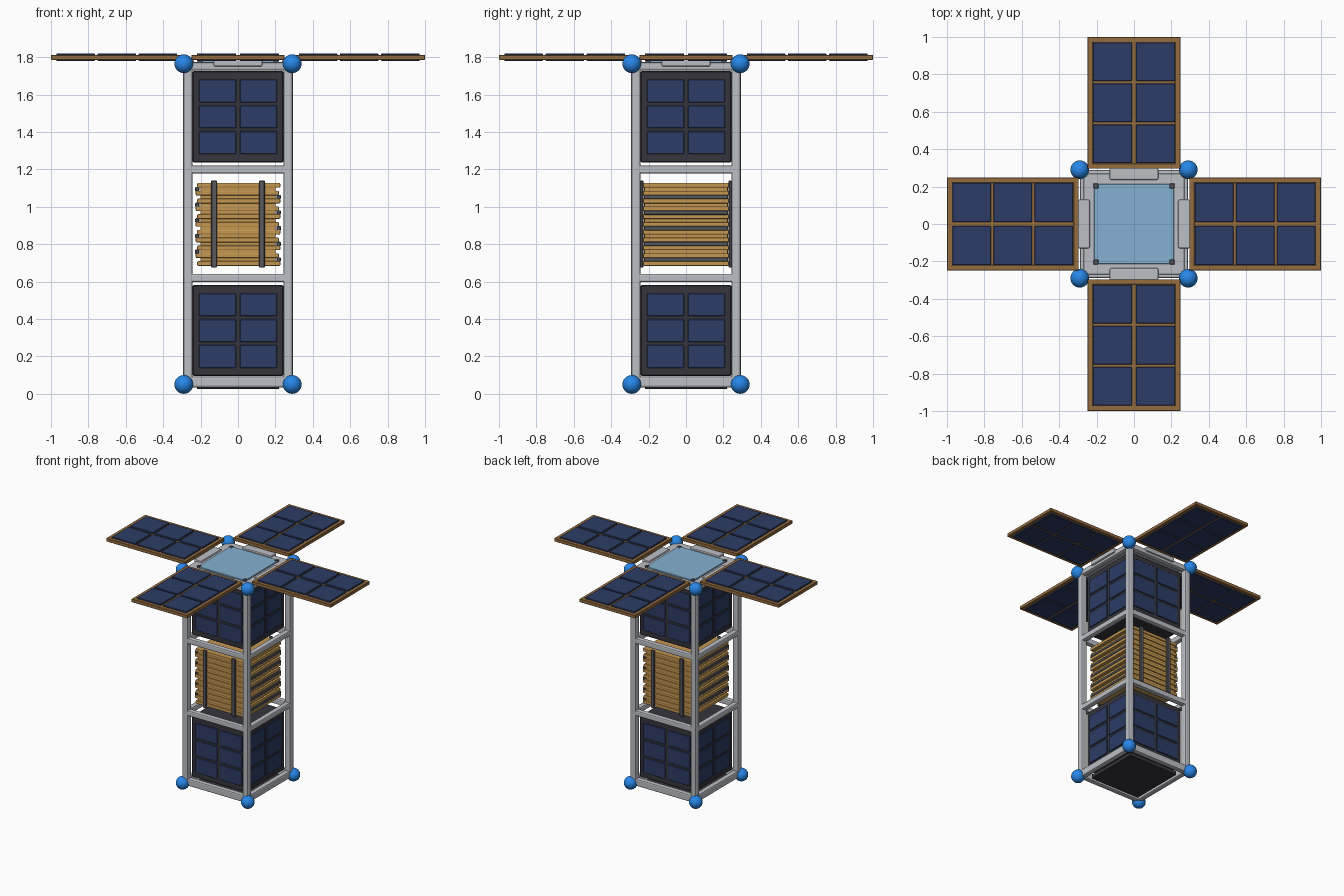
import bpy, bmesh
from math import pi
from mathutils import Matrix

if "Cube" in bpy.data.objects:
    bpy.data.objects.remove(bpy.data.objects["Cube"])


def material(name, rgb):
    m = bpy.data.materials.new(name)
    m.diffuse_color = (*rgb, 1)
    m.use_nodes = True
    m.node_tree.nodes["Principled BSDF"].inputs["Base Color"].default_value = m.diffuse_color
    return m


STEEL = material("light_metal", (0.50, 0.52, 0.56))
DARK = material("dark_casing", (0.035, 0.035, 0.045))
CELL = material("solar_blue", (0.025, 0.045, 0.13))
BROWN = material("panel_brown", (0.30, 0.15, 0.05))
GOLD = material("fold_gold", (0.55, 0.31, 0.08))
GLASS = material("cover_glass", (0.24, 0.44, 0.64))
BLUE = material("ball_blue", (0.02, 0.24, 0.80))
STRAP = material("strap_grey", (0.10, 0.10, 0.11))


def finish(name, bm, mat):
    me = bpy.data.meshes.new(name)
    bm.to_mesh(me)
    bm.free()
    me.materials.append(mat)
    ob = bpy.data.objects.new(name, me)
    bpy.context.collection.objects.link(ob)
    return ob


def add_box(bm, lo, hi, bevel=0.0, segs=1):
    size = [b - a for a, b in zip(lo, hi)]
    mid = [(a + b) / 2 for a, b in zip(lo, hi)]
    mat = Matrix.Translation(mid) @ Matrix.Diagonal((*size, 1))
    verts = bmesh.ops.create_cube(bm, size=1, matrix=mat)["verts"]
    if bevel:
        edges = list({e for v in verts for e in v.link_edges})
        bmesh.ops.bevel(bm, geom=edges, offset=bevel, segments=segs,
                        profile=0.5, affect='EDGES')


def boxes(name, items, mat, bevel=0.0, segs=1, turns=(0,)):
    """One object from (lo, hi) boxes, each repeated by quarter turns about z."""
    bm = bmesh.new()
    for k in turns:
        part = bmesh.new()
        for lo, hi in items:
            add_box(part, lo, hi, bevel, segs)
        part.transform(Matrix.Rotation(k * pi / 2, 4, 'Z'))
        tmp = bpy.data.meshes.new("part")
        part.to_mesh(tmp)
        part.free()
        bm.from_mesh(tmp)
        bpy.data.meshes.remove(tmp)
    return finish(name, bm, mat)


ALL = range(4)

# Frame: corner posts and four levels of rails
boxes("corner_posts", [((0.243, 0.243, 0.05), (0.293, 0.293, 1.765))],
      STEEL, 0.012, 2, ALL)
for name, z0, z1 in (("bottom_rails", 0.035, 0.092), ("lower_rails", 0.598, 0.642),
                     ("upper_rails", 1.178, 1.222), ("top_rails", 1.73, 1.772)):
    boxes(name, [((-0.27, -0.289, z0), (0.27, -0.247, z1))], STEEL, 0.009, 2, ALL)

# Blue corner balls
for sx in (-1, 1):
    for sy in (-1, 1):
        for z in (0.05, 1.765):
            bm = bmesh.new()
            bmesh.ops.create_uvsphere(bm, u_segments=24, v_segments=16, radius=0.05,
                                      matrix=Matrix.Translation((sx * 0.29, sy * 0.29, z)))
            for f in bm.faces:
                f.smooth = True
            finish("corner_ball", bm, BLUE)

# Equipment modules with 2 x 3 cells on each side
for name, z0 in (("lower_module", 0.095), ("upper_module", 1.238)):
    boxes(name, [((-0.242, -0.242, z0), (0.242, 0.242, z0 + 0.487))], DARK, 0.005)
    cells = []
    for r in range(3):
        zc = z0 + 0.105 + r * 0.138
        for s in (-1, 1):
            xc = s * 0.11
            cells.append(((xc - 0.099, -0.249, zc - 0.061), (xc + 0.099, -0.236, zc + 0.061)))
    boxes(name + "_cells", cells, CELL, 0.003, 1, ALL)

# Folded panel stack with alternating hinges
N, PITCH, ZB = 11, 0.0418, 0.697
leaves, cores, hinges = [], [], []
for i in range(N):
    z = ZB + i * PITCH
    dx = 0.004 * (-1) ** i
    leaves.append(((-0.222 + dx, -0.23, z - 0.0125), (0.222 + dx, 0.23, z + 0.0125)))
    if i < N - 1:
        cores.append(((-0.20, -0.222, z + 0.01), (0.20, 0.222, z + PITCH - 0.01)))
        x = 0.218 * (-1) ** i
        hinges.append(((x - 0.011, -0.225, z + 0.009), (x + 0.011, 0.225, z + PITCH - 0.009)))
boxes("folded_leaves", leaves, GOLD, 0.005, 2)
boxes("leaf_cores", cores, GOLD)
boxes("leaf_hinges", hinges, STRAP, 0.004)

# Straps holding the stack on front and back
boxes("stack_straps", [((x - 0.016, -0.245, 0.675), (x + 0.016, -0.228, 1.14))
                       for x in (-0.128, 0.128)], STRAP, 0.004, 1, (0, 2))

# Top deck, glass cover, corner clips
boxes("top_deck", [((-0.272, -0.272, 1.745), (0.272, 0.272, 1.774))], STEEL, 0.004)
boxes("glass_cover", [((-0.215, -0.215, 1.77), (0.215, 0.215, 1.783))], GLASS, 0.003)
boxes("cover_clips", [((0.19, 0.19, 1.77), (0.217, 0.217, 1.788))], STRAP, 0.003, 1, ALL)

# Bottom plate
boxes("bottom_plate", [((-0.22, -0.22, 0.025), (0.22, 0.22, 0.06))], DARK, 0.004)

# Wing hinges and four open wings
boxes("wing_hinges", [((-0.13, -0.302, 1.75), (0.13, -0.236, 1.787))], STEEL, 0.008, 2, ALL)
bars = [((0.296, s - 0.014, 1.786), (1.0, s + 0.014, 1.812)) for s in (-0.234, 0.234)]
bars += [((x - 0.014, -0.248, 1.786), (x + 0.014, 0.248, 1.812)) for x in (0.31, 0.986)]
bars.append(((0.30, -0.24, 1.789), (0.99, 0.24, 1.809)))
boxes("wing_frames", bars, BROWN, 0.002, 1, ALL)
wing_cells = []
for i in range(3):
    x = 0.428 + i * 0.220
    for y in (-0.115, 0.115):
        wing_cells.append(((x - 0.103, y - 0.105, 1.779), (x + 0.103, y + 0.105, 1.82)))
boxes("wing_cells", wing_cells, CELL, 0.003, 1, ALL)
